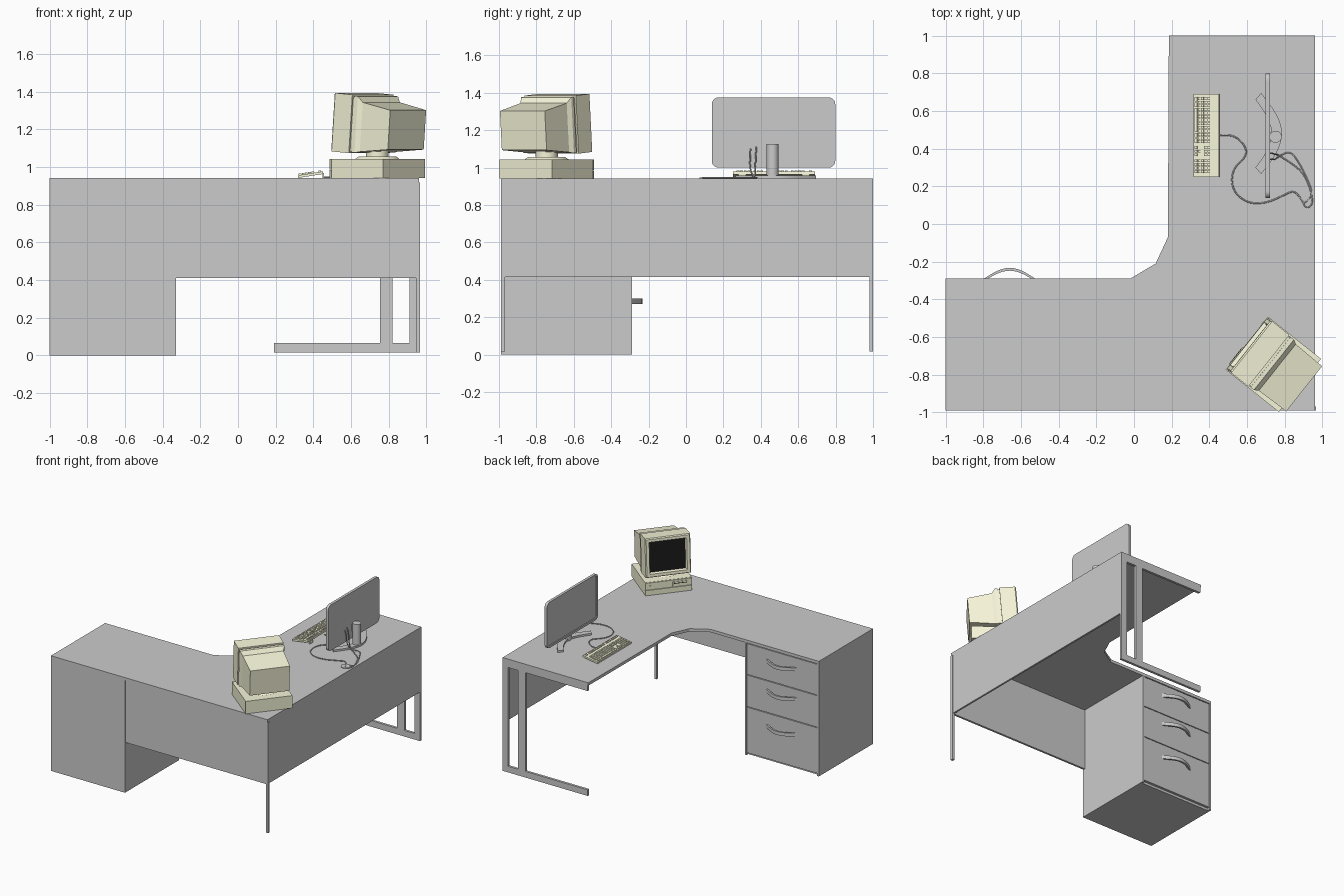
import bpy, bmesh, math
from mathutils import Matrix, Vector

if "Cube" in bpy.data.objects:
    bpy.data.objects.remove(bpy.data.objects["Cube"])


def material(name, color):
    m = bpy.data.materials.new(name)
    m.diffuse_color = color
    m.use_nodes = True
    m.node_tree.nodes["Principled BSDF"].inputs["Base Color"].default_value = m.diffuse_color
    return m


BEIGE = material("beige_plastic", (0.93, 0.92, 0.70, 1))
BLACK = material("black_glass", (0.01, 0.01, 0.01, 1))
I = Matrix.Identity(4)


def finish(name, bm, mats=(), M=I, smooth=False):
    bmesh.ops.recalc_face_normals(bm, faces=bm.faces)
    me = bpy.data.meshes.new(name)
    bm.to_mesh(me)
    bm.free()
    for m in mats:
        me.materials.append(m)
    ob = bpy.data.objects.new(name, me)
    bpy.context.collection.objects.link(ob)
    ob.matrix_world = M
    if smooth:
        bpy.ops.object.select_all(action='DESELECT')
        ob.select_set(True)
        bpy.context.view_layer.objects.active = ob
        bpy.ops.object.shade_smooth_by_angle(angle=math.radians(35))
    return ob


def boxes(name, specs, mats=(), M=I):
    """Each spec is x0, x1, y0, y1, z0, z1."""
    bm = bmesh.new()
    for x0, x1, y0, y1, z0, z1 in specs:
        T = Matrix.Translation(((x0 + x1) / 2, (y0 + y1) / 2, (z0 + z1) / 2))
        bmesh.ops.create_cube(bm, size=1, matrix=T @ Matrix.Diagonal((x1 - x0, y1 - y0, z1 - z0, 1)))
    return finish(name, bm, mats, M)


def prism(name, pts, z0, z1, smooth=False):
    bm = bmesh.new()
    f = bm.faces.new([bm.verts.new((x, y, z0)) for x, y in pts])
    r = bmesh.ops.extrude_face_region(bm, geom=[f])
    bmesh.ops.translate(bm, vec=(0, 0, z1 - z0), verts=[v for v in r['geom'] if isinstance(v, bmesh.types.BMVert)])
    return finish(name, bm, smooth=smooth)


def cylinder(name, c, r, z0, z1, mats=(), M=I, r2=None):
    bm = bmesh.new()
    bmesh.ops.create_cone(bm, cap_ends=True, segments=24, radius1=r, radius2=r if r2 is None else r2,
                          depth=z1 - z0, matrix=Matrix.Translation((c[0], c[1], (z0 + z1) / 2)))
    return finish(name, bm, mats, M, smooth=True)


def cable(name, pts, r=0.004):
    cu = bpy.data.curves.new(name, 'CURVE')
    cu.dimensions = '3D'
    cu.bevel_depth, cu.bevel_resolution = r, 1
    s = cu.splines.new('NURBS')
    s.points.add(len(pts) - 1)
    for p, co in zip(s.points, pts):
        p.co = (*co, 1)
    s.order_u, s.use_endpoint_u, s.resolution_u = 3, True, 6
    ob = bpy.data.objects.new(name, cu)
    bpy.context.collection.objects.link(ob)
    bpy.ops.object.select_all(action='DESELECT')
    ob.select_set(True)
    bpy.context.view_layer.objects.active = ob
    bpy.ops.object.convert(target='MESH')


def bow(a, b, bulge, n=12):
    """Sine-shaped arc between two points, bulging along +y."""
    return [(a + (b - a) * i / n, bulge * math.sin(math.pi * i / n)) for i in range(n + 1)]


# L-shaped desk top
prism("desk_top", [(-1, -0.99), (0.96, -0.99), (0.96, 1), (0.185, 1), (0.18, -0.07),
                   (0.115, -0.21), (-0.02, -0.29), (-1, -0.29)], 0.918, 0.942)

# Panels, corner leg and end frame
boxes("back_panel", [(-0.33, 0.945, -0.985, -0.968, 0.41, 0.918)])
boxes("side_panel", [(0.945, 0.96, -0.968, 0.982, 0.415, 0.918)])
boxes("corner_leg", [(0.945, 0.965, -0.99, -0.968, 0.015, 0.918)])
boxes("end_frame", [(0.19, 0.96, 0.98, 1, 0.015, 0.065), (0.19, 0.96, 0.98, 1, 0.873, 0.918),
                    (0.91, 0.96, 0.98, 1, 0.065, 0.873), (0.755, 0.82, 0.98, 1, 0.065, 0.873)])

# Drawer pedestal
boxes("pedestal", [(-0.985, -0.345, -0.99, -0.312, 0, 0.918),
                   (-1, -0.985, -0.99, -0.29, 0, 0.918), (-0.345, -0.33, -0.99, -0.29, 0, 0.918)])
for i, (z0, z1, hz) in enumerate([(0.02, 0.392, 0.285), (0.398, 0.655, 0.575), (0.661, 0.912, 0.82)]):
    boxes(f"drawer_front_{i + 1}", [(-0.982, -0.348, -0.312, -0.292, z0, z1)])
    outer, inner = bow(-0.80, -0.52, 0.06), bow(-0.78, -0.54, 0.045)
    prism(f"drawer_handle_{i + 1}", [(x, y - 0.293) for x, y in outer + inner[::-1]],
          hz - 0.014, hz + 0.014, True)

# Flat monitor: rounded panel with inset screen
bm = bmesh.new()
bmesh.ops.create_cube(bm, size=1, matrix=Matrix.Translation((0.71, 0.468, 1.187)) @ Matrix.Diagonal((0.022, 0.66, 0.375, 1)))
corners = [e for e in bm.edges if abs(e.verts[0].co.x - e.verts[1].co.x) > 0.01]
bmesh.ops.bevel(bm, geom=corners, offset=0.035, segments=5, affect='EDGES', profile=0.5)
bm.normal_update()
front = min(bm.faces, key=lambda f: f.calc_center_median().x)
bmesh.ops.inset_individual(bm, faces=[front], thickness=0.018, depth=0)
bmesh.ops.inset_individual(bm, faces=[front], thickness=0.002, depth=-0.005)
finish("flat_screen", bm)
cylinder("screen_post", (0.752, 0.463), 0.032, 0.942, 1.125)
boxes("screen_mount", [(0.718, 0.755, 0.44, 0.486, 1.06, 1.115)])
outer, inner = bow(0.265, 0.695, 0.11, 20), bow(0.30, 0.66, 0.085, 20)
prism("screen_foot", [(0.675 + d, y) for y, d in outer] + [(0.645 + d, y) for y, d in inner[::-1]],
      0.942, 0.957, True)

# Cables and cable port
Z = 0.946
cylinder("cable_port", (0.90, 0.11), 0.038, 0.942, 0.947)
cable("keyboard_cable", [(x, y, Z) for x, y in [
    (0.45, 0.47), (0.52, 0.48), (0.59, 0.42), (0.60, 0.36), (0.52, 0.29), (0.52, 0.18), (0.60, 0.11),
    (0.70, 0.11), (0.79, 0.15), (0.85, 0.18), (0.89, 0.13), (0.90, 0.11)]])
cable("power_cable", [(0.722, 0.375, 1.11), (0.74, 0.375, 1.09), (0.745, 0.37, 1.0), (0.76, 0.37, Z),
                      (0.84, 0.32, Z), (0.90, 0.27, Z), (0.94, 0.18, Z), (0.95, 0.10, Z), (0.91, 0.08, Z), (0.90, 0.11, Z)])
cable("video_cable", [(0.722, 0.345, 1.10), (0.74, 0.345, 1.08), (0.745, 0.34, 1.0), (0.77, 0.36, Z),
                      (0.83, 0.39, Z), (0.88, 0.32, Z), (0.92, 0.24, Z), (0.95, 0.16, Z), (0.92, 0.12, Z), (0.90, 0.11, Z)])

# Keyboard: sloped body, feet and key blocks
K = Matrix.Translation((0.385, 0.47, 0.961)) @ Matrix.Rotation(math.radians(-9), 4, 'Y')
boxes("keyboard_body", [(-0.068, 0.068, -0.22, 0.22, -0.008, 0.006)], [BEIGE], K)
boxes("keyboard_feet", [(0.448, 0.456, y - 0.02, y + 0.02, 0.942, 0.966) for y in (0.30, 0.64)], [BEIGE])
keys = []
for y0, cols in [(0.205, 13), (-0.055, 3), (-0.125, 4)]:
    for row in range(5):
        x = -0.055 + row * 0.0172
        if cols == 3 and row == 2:
            continue
        if cols == 13 and row == 0:
            spans = [(0, 1.4), (1.5, 2.9), (3, 9.9), (10, 11.4), (11.5, 13)]
        elif cols == 3 and row == 1:
            spans = [(1, 2)]
        else:
            spans = [(c, c + 1) for c in range(cols)]
        for a, b in spans:
            keys.append((x - 0.007, x + 0.007, y0 - b * 0.019 + 0.002, y0 - a * 0.019 - 0.002, 0.005, 0.014))
for start, n in [(0.205, 1), (0.165, 4), (0.075, 4), (-0.015, 1), (-0.055, 3), (-0.125, 4)]:
    for c in range(n):
        keys.append((0.045, 0.058, start - (c + 1) * 0.019 + 0.002, start - c * 0.019 - 0.002, 0.005, 0.013))
boxes("keyboard_keys", keys, [BEIGE], K)

# Old computer in the corner, turned towards the user
C = Matrix.Translation((0.74, -0.745, 0.942)) @ Matrix.Rotation(math.radians(-128.5), 4, 'Z')
boxes("computer_case", [(-0.18, 0.18, -0.168, 0.18, 0, 0.102), (-0.174, 0.174, -0.172, -0.166, 0.004, 0.098),
                        (-0.18, 0.18, -0.18, -0.171, 0.046, 0.102), (-0.18, 0.18, -0.18, -0.171, 0, 0.042)], [BEIGE], C)
boxes("drive_face", [(0.03, 0.15, -0.184, -0.178, 0.055, 0.088)], [BEIGE], C)
boxes("drive_slot", [(0.04, 0.14, -0.186, -0.183, 0.072, 0.076)], [BLACK], C)
boxes("power_button", [(-0.15, -0.125, -0.184, -0.178, 0.062, 0.08)], [BEIGE], C)
cylinder("swivel_base", (0, 0), 0.12, 0.10, 0.114, [BEIGE], C, 0.10)
cylinder("swivel_neck", (0, 0), 0.06, 0.11, 0.15, [BEIGE], C)

# Tube monitor: lofted rectangles (y, half width, bottom, top), with recessed screen
sections = [(-0.18, 0.168, 0.006, 0.304), (-0.172, 0.175, 0, 0.311), (-0.055, 0.175, 0, 0.311),
            (-0.055, 0.165, 0.01, 0.298), (-0.042, 0.165, 0.01, 0.298), (-0.042, 0.171, 0.005, 0.305),
            (-0.02, 0.171, 0.005, 0.305), (0.005, 0.158, 0.012, 0.275), (0.19, 0.153, 0.038, 0.248)]
bm = bmesh.new()
rings = [[bm.verts.new(p) for p in ((-w, y, b), (w, y, b), (w, y, t), (-w, y, t))] for y, w, b, t in sections]
front = bm.faces.new(rings[0])
bm.faces.new(rings[-1][::-1])
for r, s in zip(rings, rings[1:]):
    for i in range(4):
        j = (i + 1) % 4
        bm.faces.new((r[i], s[i], s[j], r[j]))
bmesh.ops.recalc_face_normals(bm, faces=bm.faces)
bmesh.ops.inset_individual(bm, faces=[front], thickness=0.032, depth=0)
bmesh.ops.inset_individual(bm, faces=[front], thickness=0.010, depth=-0.022)
front.material_index = 1
finish("tube_monitor", bm, [BEIGE, BLACK],
       C @ Matrix.Translation((0, 0, 0.128)) @ Matrix.Rotation(math.radians(-4.5), 4, 'X'))
